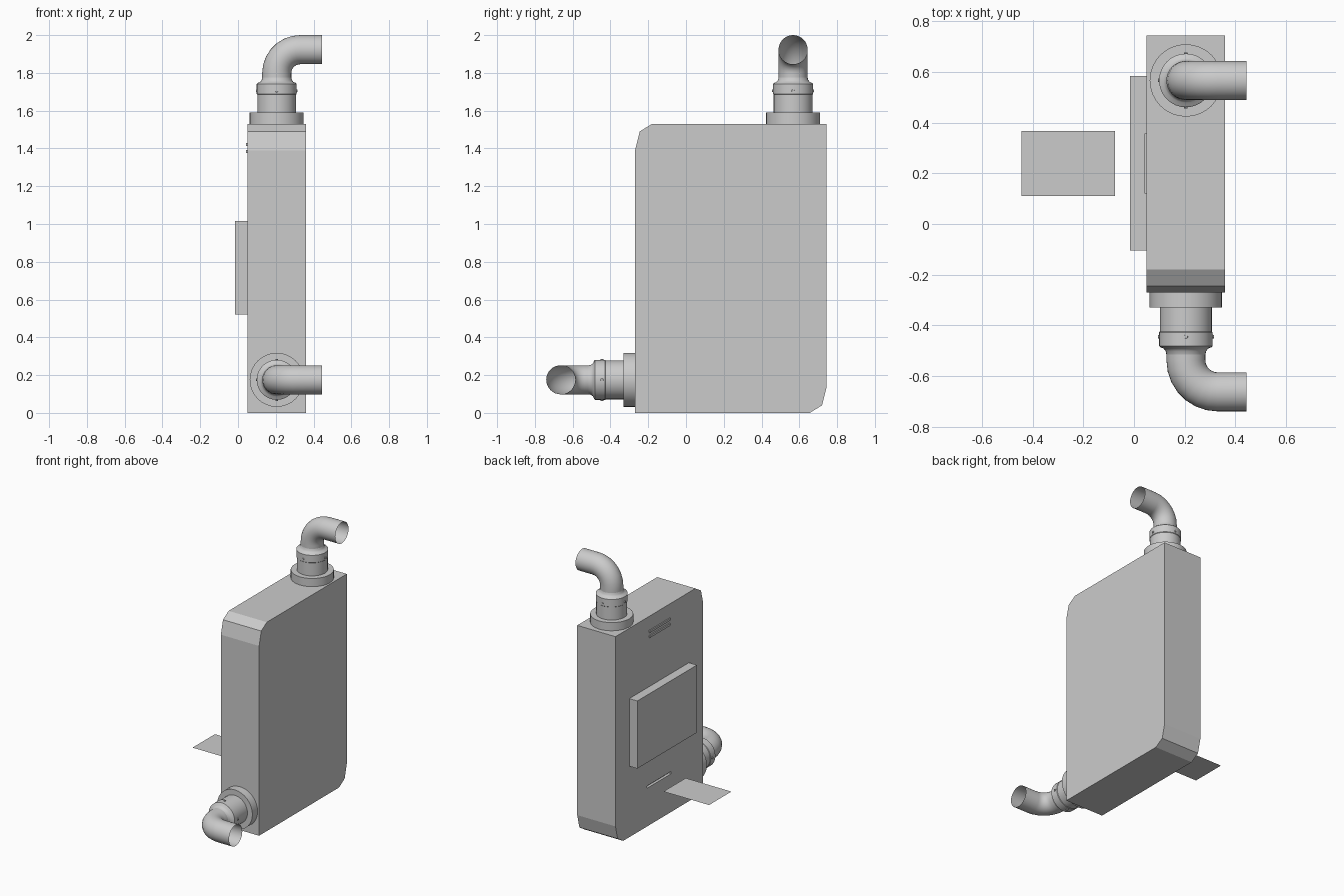
import bpy, bmesh
from math import pi, sin, cos
from mathutils import Matrix, Vector

if "Cube" in bpy.data.objects:
    bpy.data.objects.remove(bpy.data.objects["Cube"])


def make_object(name, bm, matrix=Matrix(), smooth=False):
    bmesh.ops.recalc_face_normals(bm, faces=bm.faces)
    mesh = bpy.data.meshes.new(name)
    bm.to_mesh(mesh)
    bm.free()
    ob = bpy.data.objects.new(name, mesh)
    ob.matrix_world = matrix
    bpy.context.collection.objects.link(ob)
    if smooth:
        bpy.ops.object.select_all(action='DESELECT')
        ob.select_set(True)
        bpy.context.view_layer.objects.active = ob
        bpy.ops.object.shade_smooth_by_angle(angle=pi / 6)
    return ob


def box(name, lo, hi):
    lo, hi = Vector(lo), Vector(hi)
    bm = bmesh.new()
    bmesh.ops.create_cube(bm, size=1)
    bmesh.ops.scale(bm, vec=hi - lo, verts=bm.verts)
    bmesh.ops.translate(bm, vec=(lo + hi) / 2, verts=bm.verts)
    return make_object(name, bm)


def tube(name, rings, matrix, cap=False, n=32):
    """Skin circles given as (x, z, tilt, radius) in the local xz plane."""
    bm = bmesh.new()
    loops = []
    for x, z, tilt, r in rings:
        u = Vector((cos(tilt), 0, -sin(tilt)))
        loops.append([bm.verts.new(Vector((x, 0, z)) + r * cos(a) * u + Vector((0, r * sin(a), 0)))
                      for a in (2 * pi * i / n for i in range(n))])
    for a, b in zip(loops, loops[1:]):
        for i in range(n):
            j = (i + 1) % n
            bm.faces.new((a[i], a[j], b[j], b[i]))
    if cap:
        bm.faces.new(loops[0])
        bm.faces.new(loops[-1])
    return make_object(name, bm, matrix, True)


# Cabinet body: side profile (y, z) with two chamfered corners, extruded along x
X0, X1 = 0.05, 0.36
profile = [(-0.27, 0), (0.655, 0), (0.72, 0.04), (0.745, 0.14),
           (0.745, 1.53), (-0.18, 1.53), (-0.245, 1.49), (-0.27, 1.39)]
bm = bmesh.new()
face = bm.faces.new([bm.verts.new((X0, y, z)) for y, z in profile])
ext = bmesh.ops.extrude_face_region(bm, geom=[face])
bmesh.ops.translate(bm, vec=(X1 - X0, 0, 0),
                    verts=[v for v in ext['geom'] if isinstance(v, bmesh.types.BMVert)])
body = make_object("cabinet_body", bm)

# Paper slot cut into the panel side
cutter = box("slot_cutter", (X0 - 0.05, 0.10, 0.28), (X0 + 0.02, 0.38, 0.297))
cutter.hide_render = True
cutter.hide_viewport = True
cut = body.modifiers.new("slot", 'BOOLEAN')
cut.object = cutter
cut.operation = 'DIFFERENCE'
cut.solver = 'EXACT'

# Display panel and the two raised bars above it
box("display_panel", (-0.015, -0.105, 0.52), (X0, 0.585, 1.015))
for i, z in enumerate((1.383, 1.42)):
    box(f"vent_bar_{i + 1}", (0.042, 0.12, z - 0.008), (X0, 0.357, z + 0.008))

# Flat sheet lying in front of the slot
bm = bmesh.new()
bm.faces.new([bm.verts.new(p) for p in ((-0.445, 0.11, 0.285), (-0.075, 0.11, 0.285),
                                        (-0.075, 0.368, 0.285), (-0.445, 0.368, 0.285))])
make_object("paper_sheet", bm)


def pipe(prefix, matrix):
    # Base flange
    tube(prefix + "_flange", [(0, 0, 0, 0.143), (0, 0.06, 0, 0.143)], matrix, True)
    # Collar with a slightly wider lip, tapering to the pipe
    collar = [(0.103, 0.06), (0.103, 0.155), (0.106, 0.158), (0.106, 0.212),
              (0.100, 0.217), (0.088, 0.222), (0.080, 0.232), (0.076, 0.25)]
    tube(prefix + "_collar", [(0, z, 0, r) for r, z in collar], matrix)
    # Elbow bending towards +x, open at its end
    R, bend, top = 0.077, 0.125, 0.393
    path = [(0, 0.23, 0, R)]
    for i in range(8):
        t = i / 7 * pi / 2
        path.append((bend * (1 - cos(t)), top - bend + bend * sin(t), t, R))
    path.append((0.24, top, pi / 2, R))
    tube(prefix + "_elbow", path, matrix)
    # Small screws around the lip
    for k in range(4):
        turn = Matrix.Rotation(k * pi / 2, 4, 'Z') @ Matrix.Translation((0.103, 0, 0.175)) \
            @ Matrix.Rotation(pi / 2, 4, 'Y')
        tube(f"{prefix}_screw_{k + 1}", [(0, 0, 0, 0.008), (0, 0.008, 0, 0.007)],
             matrix @ turn, True, 10)


pipe("top_pipe", Matrix.Translation((0.205, 0.567, 1.53)))
pipe("lower_pipe", Matrix.Translation((0.205, -0.27, 0.175)) @ Matrix.Rotation(pi / 2, 4, 'X'))
